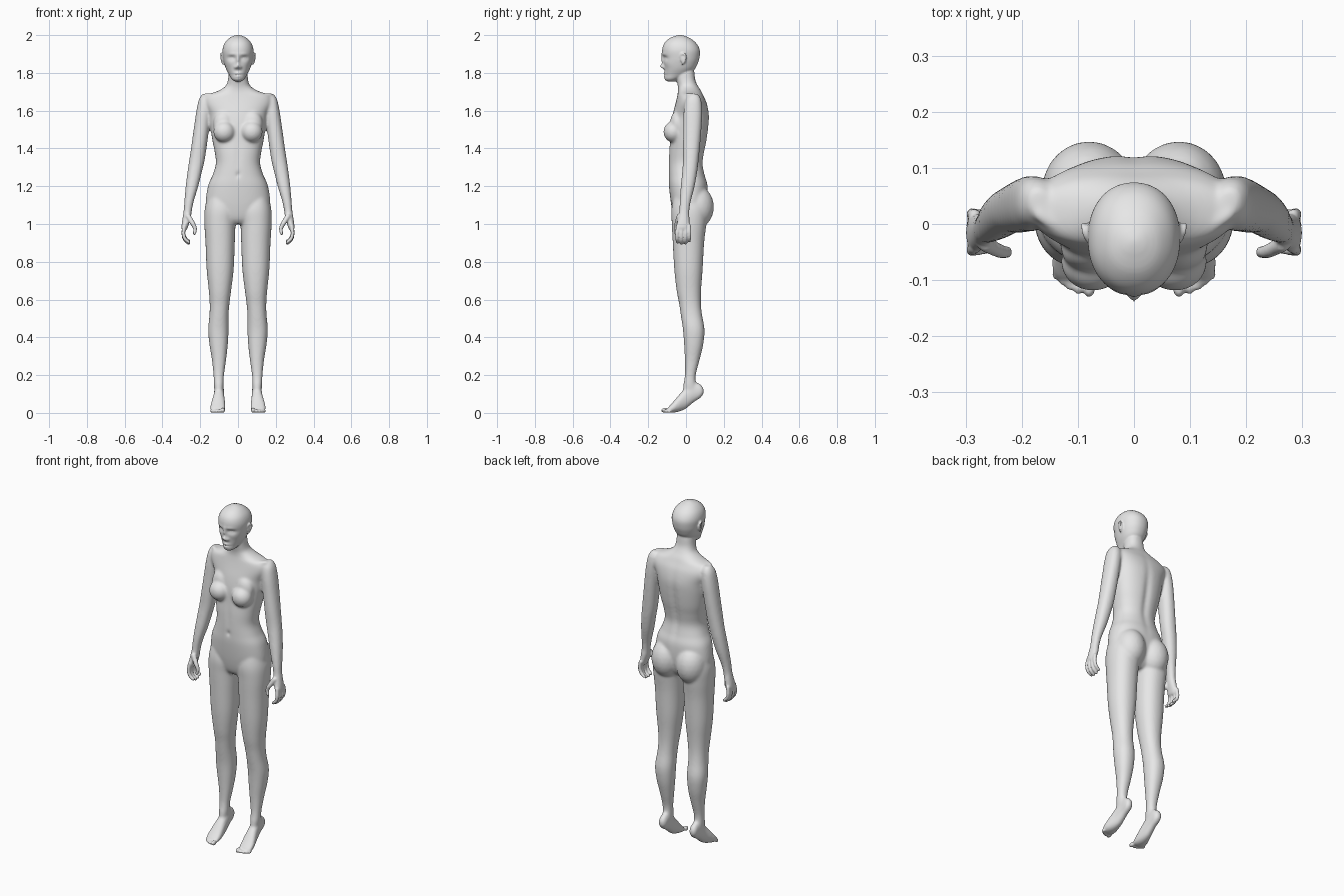
import bpy, bmesh, math
from mathutils import Matrix, Vector


def spline(rows, steps):
    """Smooth (Catmull-Rom) interpolation through rows of numbers."""
    out = []
    for i in range(len(rows) - 1):
        a, b, c, d = (rows[max(0, min(len(rows) - 1, i + k))] for k in (-1, 0, 1, 2))
        for s in range(steps):
            t = s / steps
            out.append([0.5 * (2 * q + (r - p) * t + (2 * p - 5 * q + 4 * r - u) * t * t
                               + (3 * q - p - 3 * r + u) * t ** 3)
                        for p, q, r, u in zip(a, b, c, d)])
    out.append(list(rows[-1]))
    return out


def loft(bm, rows, s=1, n=48, steps=5, e=2.2, along_y=False):
    """Closed skin over sections (position, x0, x1, v0, v1)."""
    rings, verts = [], []
    for pos, x0, x1, v0, v1 in spline(rows, steps):
        ring = []
        for k in range(n):
            c, d = math.cos(2 * math.pi * k / n), math.sin(2 * math.pi * k / n)
            x = (x0 + x1) / 2 + (x1 - x0) / 2 * math.copysign(abs(c) ** (2 / e), c)
            v = (v0 + v1) / 2 + (v1 - v0) / 2 * math.copysign(abs(d) ** (2 / e), d)
            ring.append(bm.verts.new((s * x, pos, v) if along_y else (s * x, v, pos)))
        rings.append(ring)
        verts += ring
    for a, b in zip(rings, rings[1:]):
        for k in range(n):
            bm.faces.new((a[k], a[(k + 1) % n], b[(k + 1) % n], b[k]))
    bm.faces.new(rings[0])
    bm.faces.new(rings[-1])
    return verts


def ball(bm, pos, radii, s=1, sub=3):
    m = Matrix.Translation((s * pos[0], pos[1], pos[2])) @ Matrix.Diagonal((*radii, 1))
    bmesh.ops.create_icosphere(bm, subdivisions=sub, radius=1, matrix=m)


def chain(bm, pts, s=1):
    """Rounded bendy tube made of overlapping balls (x, y, z, radius)."""
    for x, y, z, r in spline(pts, 7):
        ball(bm, (x, y, z), (r, r, r), s, 2)


def bump(verts, bumps, side):
    """Push the front (-1) or back (1) in or out with soft round bumps."""
    for v in verts:
        x, z = v.co.x, v.co.z
        mid = -0.06 if side < 0 else 0.0
        if (v.co.y - mid) * side > 0:
            v.co.y += side * sum(
                h * (math.exp(-((x - bx) / sx) ** 2 - ((z - bz) / sz) ** 2)
                     + (math.exp(-((x + bx) / sx) ** 2 - ((z - bz) / sz) ** 2) if bx else 0))
                for bx, bz, sx, sz, h in bumps)


def fused(name, bm, voxel, smooth):
    """Object whose overlapping parts are melted into one skin."""
    bmesh.ops.recalc_face_normals(bm, faces=bm.faces)
    me = bpy.data.meshes.new(name)
    bm.to_mesh(me)
    bm.free()
    ob = bpy.data.objects.new(name, me)
    bpy.context.collection.objects.link(ob)
    r = ob.modifiers.new("fuse", 'REMESH')
    r.mode, r.voxel_size, r.use_smooth_shade = 'VOXEL', voxel, True
    sm = ob.modifiers.new("soften", 'SMOOTH')
    sm.factor, sm.iterations = 0.5, smooth
    return ob


# ---- stage one: trunk and limbs, softly blended ----
bm = bmesh.new()
trunk = [(1.00, .08, -.04, .06), (1.03, .14, -.062, .09), (1.10, .170, -.078, .112),
         (1.20, .159, -.09, .115), (1.26, .134, -.092, .100), (1.32, .117, -.092, .090),
         (1.38, .123, -.09, .098), (1.44, .135, -.085, .110), (1.52, .147, -.08, .120),
         (1.58, .156, -.07, .122), (1.64, .182, -.055, .110), (1.68, .168, -.046, .092),
         (1.705, .105, -.042, .080), (1.73, .066, -.043, .064), (1.76, .054, -.05, .050),
         (1.80, .050, -.055, .045), (1.84, .045, -.05, .040)]
tv = loft(bm, [(z, -x, x, f, b) for z, x, f, b in trunk], n=96, steps=8, e=2.3)
bump(tv, [(0, 1.42, .018, .17, -.010)], 1)                                   # spine groove
bump(tv, [(0, 1.262, .008, .012, -.014), (0, 1.36, .014, .07, -.004)], -1)   # navel

leg = [(1.16, .04, .155, -.06, .09), (1.08, .006, .176, -.077, .115),
       (1.0, .013, .178, -.075, .108), (.9, .017, .172, -.07, .096),
       (.76, .023, .166, -.062, .088), (.65, .036, .155, -.05, .080),
       (.58, .045, .150, -.037, .079), (.52, .050, .151, -.028, .085),
       (.44, .050, .158, -.016, .098), (.36, .054, .151, -.010, .091),
       (.28, .063, .138, -.006, .072), (.2, .074, .130, -.006, .052),
       (.15, .076, .128, -.014, .054), (.11, .078, .124, -.018, .068)]
foot = [(.094, .090, .112, .102, .128), (.078, .078, .122, .080, .150),
        (.04, .074, .125, .055, .165), (.0, .072, .130, .022, .135),
        (-.035, .068, .140, .007, .098), (-.065, .066, .147, .001, .062),
        (-.09, .068, .146, .001, .034), (-.102, .076, .136, .004, .022)]
arm = [(1.69, .155, .188, .022, .062), (1.66, .14, .207, -.002, .080),
       (1.6, .142, .220, -.012, .086), (1.52, .151, .232, -.014, .083),
       (1.42, .164, .246, -.016, .075), (1.34, .176, .258, -.016, .067),
       (1.28, .190, .267, -.020, .060), (1.2, .210, .277, -.028, .046),
       (1.12, .234, .284, -.034, .026), (1.07, .244, .288, -.036, .018),
       (1.03, .250, .294, -.044, .019), (.985, .264, .300, -.052, .020),
       (.965, .272, .298, -.047, .016)]
for s in (1, -1):
    loft(bm, leg, s)
    loft(bm, arm, s)
    loft(bm, foot, s, along_y=True)
    ball(bm, (.073, -.066, 1.488), (.058, .054, .057), s)       # breast
    ball(bm, (.076, -.045, 1.53), (.055, .040, .070), s)
    ball(bm, (.080, .058, 1.09), (.085, .090, .112), s)         # buttock
    chain(bm, [(.02, -.040, 1.668, .009), (.1, -.028, 1.678, .009),
               (.17, .015, 1.687, .010)], s)                    # collarbone
soft = fused("trunk_and_limbs", bm, 0.006, 12)

# ---- stage two: add the head, hands and toes ----
bm = bmesh.new()
shape = bpy.data.meshes.new_from_object(
    soft.evaluated_get(bpy.context.evaluated_depsgraph_get()))
bm.from_mesh(shape)
bpy.data.objects.remove(soft)
bpy.data.meshes.remove(shape)

# head
head = [(1.755, .018, -.098, -.055), (1.768, .034, -.109, -.035), (1.79, .047, -.112, .012),
        (1.82, .063, -.114, .046), (1.85, .073, -.118, .062), (1.88, .079, -.122, .071),
        (1.92, .082, -.126, .073), (1.955, .072, -.116, .056), (1.982, .049, -.089, .024),
        (1.996, .023, -.056, -.008), (2.001, .003, -.034, -.028)]
hv = loft(bm, [(z, -x, x, f, b) for z, x, f, b in head], n=128, steps=9, e=2.15)
bump(hv, [(.034, 1.878, .018, .011, -.013), (.034, 1.876, .011, .007, .007),   # eyes
          (.030, 1.899, .024, .008, .004),                                     # brows
          (0, 1.870, .009, .028, .011), (0, 1.835, .011, .012, .020),          # nose
          (.013, 1.829, .008, .008, .010),
          (0, 1.797, .018, .006, .008), (0, 1.782, .015, .006, .008),          # lips
          (0, 1.790, .020, .003, -.005),
          (0, 1.766, .018, .010, .005), (.050, 1.850, .020, .020, .003)], -1)

toes = [(.080, -.112, .0135), (.099, -.112, .0100), (.114, -.106, .0095),
        (.127, -.098, .0090), (.139, -.088, .0085)]
fingers = [(-.042, .004), (-.022, -.002), (-.002, .0), (.016, .010)]
for s in (1, -1):
    # ear
    ball(bm, (.081, -.014, 1.876), (.007, .016, .026), s)
    chain(bm, [(.081, -.030, 1.885, .004), (.087, -.020, 1.902, .005),
               (.091, -.003, 1.895, .005), (.089, -.003, 1.875, .005),
               (.081, -.018, 1.847, .005)], s)
    # toes
    for x, y, r in toes:
        ball(bm, (x, y, r), (r * .85, r * 1.4, r), s)
    # fingers
    for y, dz in fingers:
        t = y * 1.12
        chain(bm, [(.284, y, .990, .0115), (.289, t, .948 + dz, .0105),
                   (.281, t, .918 + dz, .0098), (.261, t * .95, .900 + dz, .0088)], s)
    # thumb
    chain(bm, [(.264, -.036, 1.040, .015), (.240, -.048, 1.003, .013),
               (.227, -.050, .975, .0105), (.231, -.053, .950, .009)], s)

body = fused("human_figure", bm, 0.0046, 3)

# plain grey skin
skin = bpy.data.materials.new("plain_grey")
skin.diffuse_color = (0.8, 0.8, 0.8, 1)
body.data.materials.append(skin)
